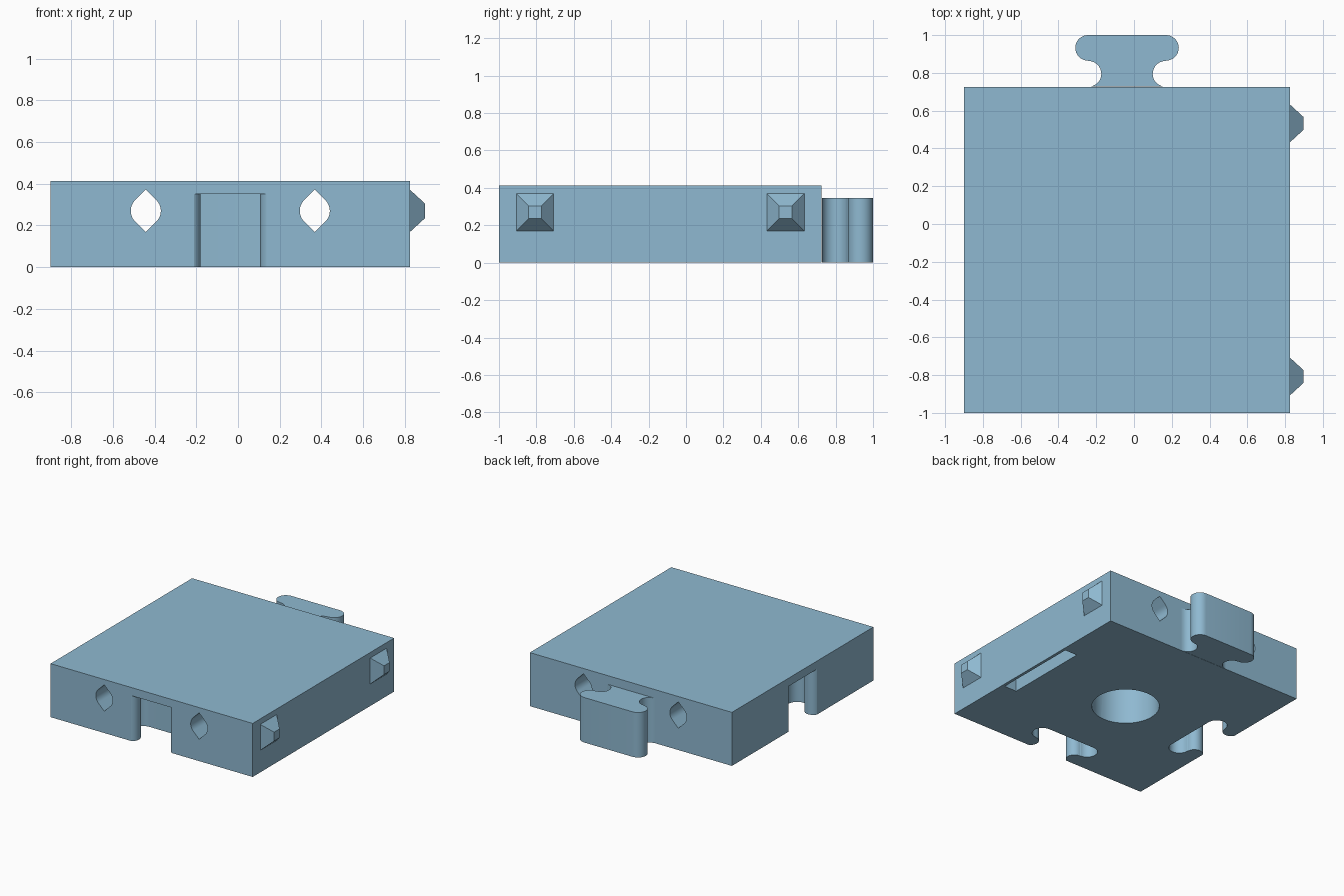
import bpy, bmesh, math
from mathutils import Matrix, Vector

if "Cube" in bpy.data.objects:
    bpy.data.objects.remove(bpy.data.objects["Cube"])

CX, CY = -0.037, -0.1375          # centre of the square tile
HALF, TOP = 0.8625, 0.413         # tile half side and height
INNER = 0.35                      # height of the connector and underside recesses

blue = bpy.data.materials.new("grey_blue")
blue.diffuse_color = (0.275, 0.485, 0.637, 1)
blue.use_nodes = True
blue.node_tree.nodes["Principled BSDF"].inputs["Base Color"].default_value = blue.diffuse_color


def finish(bm, name):
    bmesh.ops.recalc_face_normals(bm, faces=bm.faces)
    mesh = bpy.data.meshes.new(name)
    bm.to_mesh(mesh)
    bm.free()
    mesh.materials.append(blue)
    obj = bpy.data.objects.new(name, mesh)
    bpy.context.collection.objects.link(obj)
    return obj


def prism(name, points, height, matrix):
    """Extrude a closed 2D outline along local z, then place it."""
    bm = bmesh.new()
    face = bm.faces.new([bm.verts.new((u, v, 0)) for u, v in points])
    new = bmesh.ops.extrude_face_region(bm, geom=[face])["geom"]
    bmesh.ops.translate(bm, vec=(0, 0, height),
                        verts=[g for g in new if isinstance(g, bmesh.types.BMVert)])
    bm.transform(matrix)
    return finish(bm, name)


def arc(cx, cy, r, a0, a1, n=16):
    return [(cx + r * math.cos(math.radians(a0 + (a1 - a0) * i / n)),
             cy + r * math.sin(math.radians(a0 + (a1 - a0) * i / n))) for i in range(n + 1)]


def rect(x0, x1, y0, y1):
    return [(x0, y0), (x1, y0), (x1, y1), (x0, y1)]


def tee(gap=0.0, shift=0.0):
    """Rounded T outline: concave neck and round-ended head."""
    half = arc(0.204, 0.07 - shift, 0.068 - gap, -90, -270)
    half += arc(0.2065, 0.2075 - shift, 0.0675 + gap, -90, 90)
    return half + [(-u, v) for u, v in reversed(half)]


def diamond(r):
    """Circle with 45 degree points at top and bottom."""
    tip = r * math.sqrt(2)
    return arc(0, 0, r, -45, 45) + [(0, tip)] + arc(0, 0, r, 135, 225) + [(0, -tip)]


move = Matrix.Translation
# Tile body
tile = prism("tile_body", rect(-HALF, HALF, -HALF, HALF), TOP, move((CX, CY, 0)))

# Cutters: front and left connector slots, centre bore, edge recess
slot = tee(0.007, 0.017)
low = -0.05
cutters = [
    prism("front_slot_cutter", slot, INNER - low, move((CX, CY - HALF, low))),
    prism("left_slot_cutter", slot, INNER - low,
          move((CX - HALF, CY, low)) @ Matrix.Rotation(-math.pi / 2, 4, 'Z')),
    prism("bore_cutter", arc(0, 0, 0.24, 0, 352.5, 47), INNER - low, move((CX, CY, low))),
    prism("recess_cutter", rect(0.697, 0.803, CY - 0.335, CY + 0.335), INNER - low,
          move((0, 0, low))),
]
# Cutters: through holes in both directions
along_y = Matrix.Rotation(math.pi / 2, 4, 'X')
for s in (-1, 1):
    cutters.append(prism("hole_cutter", diamond(0.072), 2.2,
                         move((CX + s * 0.405, 1.1, 0.27)) @ along_y))
    cutters.append(prism("hole_cutter", diamond(0.072), 2.2,
                         move((-1.1, CY + s * 0.405, 0.132))
                         @ Matrix.Rotation(math.pi / 2, 4, 'Z') @ along_y))

for c in cutters:
    c.hide_render = True
    mod = tile.modifiers.new(c.name, 'BOOLEAN')
    mod.operation, mod.solver, mod.object = 'DIFFERENCE', 'EXACT', c
bpy.context.view_layer.update()
cut = bpy.data.meshes.new_from_object(tile.evaluated_get(bpy.context.evaluated_depsgraph_get()))
tile.modifiers.clear()
tile.data = cut
for c in cutters:
    bpy.data.objects.remove(c)

# Connector tab at the back
tab = prism("connector_tab", tee(), 0.347, move((CX, CY + HALF, 0)))

# Blunt pyramid pegs on the right side
for i, s in enumerate((-1, 1)):
    bm = bmesh.new()
    bmesh.ops.create_cone(bm, cap_ends=True, segments=4, radius1=0.1 * math.sqrt(2),
                          radius2=0.034 * math.sqrt(2), depth=0.072,
                          matrix=move((CX + HALF + 0.036, CY + s * 0.67, 0.27))
                          @ Matrix.Rotation(math.pi / 2, 4, 'Y')
                          @ Matrix.Rotation(math.pi / 4, 4, 'Z'))
    # Square the base to the axes whatever the starting angle
    ys = [v.co.y for v in bm.verts]
    if max(ys) - min(ys) > 0.25:
        bmesh.ops.rotate(bm, verts=bm.verts, cent=Vector((0, CY + s * 0.67, 0.27)),
                         matrix=Matrix.Rotation(math.pi / 4, 3, 'X'))
    finish(bm, f"side_peg_{i + 1}")

# Smooth the curved walls, keep edges sharp
for o in (tile, tab):
    o.select_set(True)
bpy.context.view_layer.objects.active = tile
bpy.ops.object.shade_smooth_by_angle(angle=math.radians(25))
